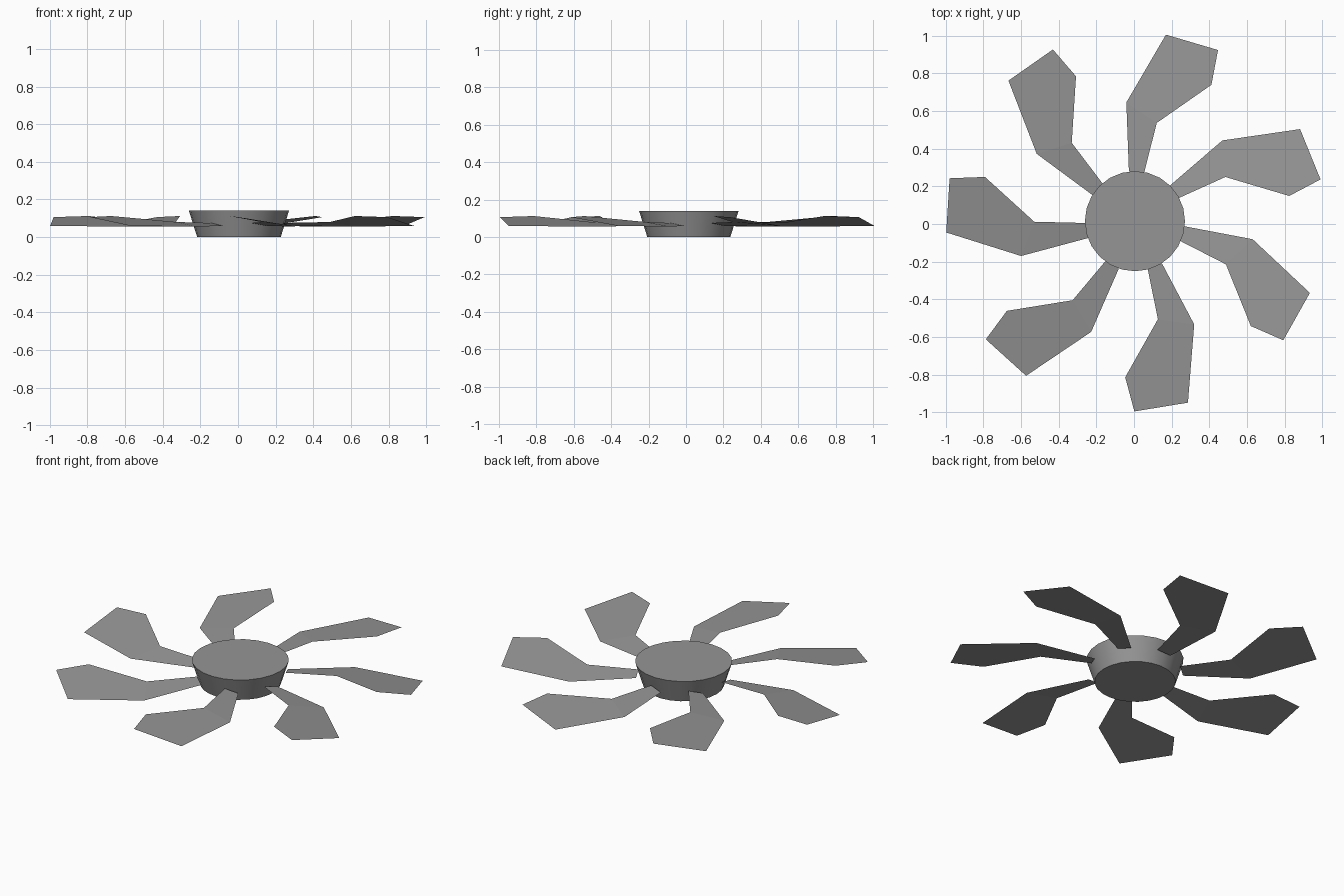
import bpy, bmesh
from math import tau
from mathutils import Matrix, Vector

cube = bpy.data.objects.get("Cube")
if cube:
    bpy.data.objects.remove(cube)

CENTRE = Vector((0.005, 0.015, 0))
BLADES = 7

grey = bpy.data.materials.new("mid grey")
grey.use_nodes = True
grey.diffuse_color = (0.3, 0.3, 0.3, 1)
grey.node_tree.nodes["Principled BSDF"].inputs["Base Color"].default_value = (0.3, 0.3, 0.3, 1)


def add_object(name, bm):
    mesh = bpy.data.meshes.new(name)
    bm.to_mesh(mesh)
    bm.free()
    mesh.materials.append(grey)
    obj = bpy.data.objects.new(name, mesh)
    bpy.context.collection.objects.link(obj)
    return obj


# Tapered hub, wider at the top
bm = bmesh.new()
bmesh.ops.create_cone(bm, cap_ends=True, segments=24, radius1=0.222, radius2=0.266,
                      depth=0.14, matrix=Matrix.Translation(CENTRE + Vector((0, 0, 0.07))))
hub = add_object("hub", bm)
bpy.context.view_layer.objects.active = hub
hub.select_set(True)
bpy.ops.object.shade_smooth_by_angle(angle=0.6)

# Bent, slightly pitched blade: narrow arm then broad paddle
ARM = [(-0.25, -0.09, 0.06), (-0.605, -0.185, 0.055), (-0.535, -0.003, 0.08), (-0.25, -0.01, 0.075)]
PADDLE = [(-0.605, -0.185, 0.055), (-1.003, -0.06, 0.06), (-0.985, 0.228, 0.106),
          (-0.797, 0.235, 0.112), (-0.535, -0.003, 0.08)]

for i in range(BLADES):
    bm = bmesh.new()
    for outline in (ARM, PADDLE):
        bm.faces.new([bm.verts.new(p) for p in outline])
    bmesh.ops.remove_doubles(bm, verts=bm.verts, dist=0.0001)
    bmesh.ops.recalc_face_normals(bm, faces=bm.faces)
    if sum(f.normal.z for f in bm.faces) < 0:
        bmesh.ops.reverse_faces(bm, faces=bm.faces)
    turn = Matrix.Translation(CENTRE) @ Matrix.Rotation(tau * i / BLADES, 4, "Z")
    bmesh.ops.transform(bm, matrix=turn, verts=bm.verts)
    add_object(f"blade_{i + 1}", bm)
